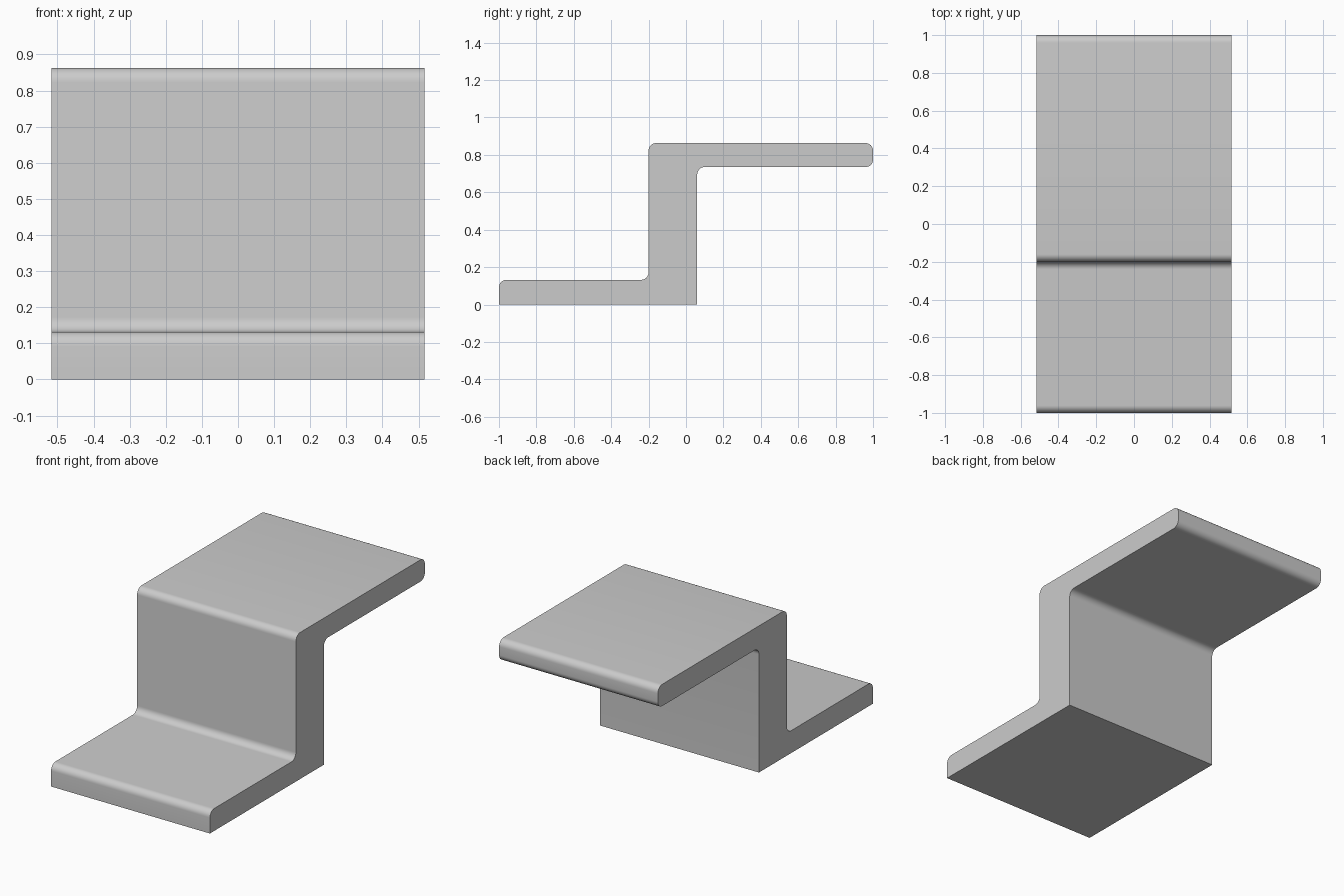
import bpy
import math
from mathutils import Vector

HALF_WIDTH = 0.517
RADIUS = 0.04
STEPS = 8

cube = bpy.data.objects.get("Cube")
if cube:
    bpy.data.objects.remove(cube, do_unlink=True)


def rounded_profile(corners):
    """Replace each marked corner of a right-angled outline with an arc."""
    points = []
    for i, (y, z, rounded) in enumerate(corners):
        here = Vector((y, z))
        if not rounded:
            points.append(here)
            continue
        before = (Vector(corners[i - 1][:2]) - here).normalized()
        after = (Vector(corners[(i + 1) % len(corners)][:2]) - here).normalized()
        centre = here + (before + after) * RADIUS
        for s in range(STEPS + 1):
            a = math.pi / 2 * s / STEPS
            points.append(centre - (after * math.cos(a) + before * math.sin(a)) * RADIUS)
    return points


# Side outline: y, z, rounded corner
outline = rounded_profile([
    (-1, 0, False), (0.06, 0, False),
    (0.06, 0.735, True), (1, 0.735, True),
    (1, 0.863, True), (-0.2, 0.863, True),
    (-0.2, 0.132, True), (-1, 0.132, True),
])

# Extrude the outline across the width
n = len(outline)
verts = [(x, p.x, p.y) for x in (-HALF_WIDTH, HALF_WIDTH) for p in outline]
faces = [(i, i + n, (i + 1) % n + n, (i + 1) % n) for i in range(n)]
faces += [tuple(range(n)), tuple(reversed(range(n, 2 * n)))]
mesh = bpy.data.meshes.new("step_bracket")
mesh.from_pydata(verts, [], [f[::-1] for f in faces])
mesh.update()
bracket = bpy.data.objects.new("step_bracket", mesh)
bpy.context.collection.objects.link(bracket)

# Plain grey finish
grey = bpy.data.materials.new("plain_grey")
grey.use_nodes = True
colour = (0.6, 0.6, 0.6, 1)
grey.diffuse_color = colour
grey.node_tree.nodes["Principled BSDF"].inputs["Base Color"].default_value = colour
mesh.materials.append(grey)

# Smooth the rounded edges, keep the square ones sharp
bpy.ops.object.select_all(action="DESELECT")
bracket.select_set(True)
bpy.context.view_layer.objects.active = bracket
bpy.ops.object.shade_smooth_by_angle(angle=math.radians(30))
